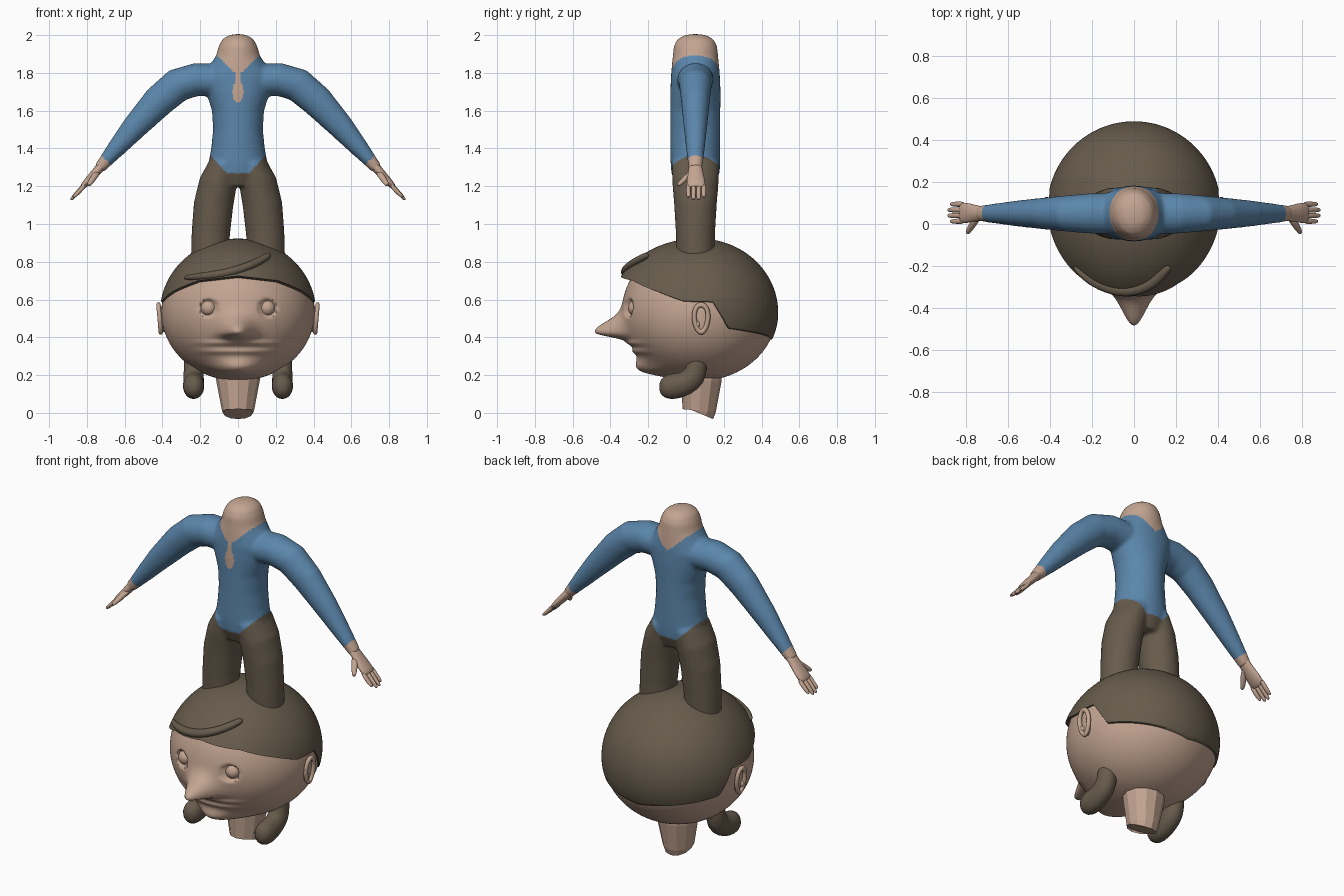
import bpy, bmesh
from math import sin, cos, pi, exp, acos, sqrt
from mathutils import Vector

if "Cube" in bpy.data.objects:
    bpy.data.objects.remove(bpy.data.objects["Cube"], do_unlink=True)


def material(name, rgb):
    m = bpy.data.materials.new(name)
    m.use_nodes = True
    m.diffuse_color = (*rgb, 1)
    m.node_tree.nodes["Principled BSDF"].inputs["Base Color"].default_value = (*rgb, 1)
    return m


SKIN = material("skin", (0.55, 0.375, 0.285))
BROWN = material("dark brown", (0.135, 0.105, 0.072))
BLUE = material("shirt blue", (0.105, 0.24, 0.41))
X, Y, Z = Vector((1, 0, 0)), Vector((0, 1, 0)), Vector((0, 0, 1))


def skin_rings(bm, rings):
    """Bridge rings of points and close both ends."""
    rows = [[bm.verts.new(p) for p in r] for r in rings]
    n = len(rows[0])
    for a, b in zip(rows, rows[1:]):
        for i in range(n):
            j = (i + 1) % n
            bm.faces.new((a[i], a[j], b[j], b[i]))
    bm.faces.new(rows[0])
    bm.faces.new(rows[-1])


def loft(bm, path, axis=Y, sides=16):
    """Tube through (x, y, z, radius across, radius along axis)."""
    pts = [Vector(p[:3]) for p in path]
    rings = []
    for i, p in enumerate(path):
        t = (pts[min(i + 1, len(pts) - 1)] - pts[max(i - 1, 0)]).normalized()
        u = axis.cross(t).normalized()
        v = t.cross(u)
        rings.append([pts[i] + u * p[3] * cos(2 * pi * k / sides)
                      + v * p[4] * sin(2 * pi * k / sides) for k in range(sides)])
    skin_rings(bm, rings)


def finish(bm, name, mats, subsurf=0, mirror=False, smooth=True):
    bmesh.ops.recalc_face_normals(bm, faces=bm.faces)
    me = bpy.data.meshes.new(name)
    bm.to_mesh(me)
    bm.free()
    ob = bpy.data.objects.new(name, me)
    bpy.context.collection.objects.link(ob)
    for m in mats:
        me.materials.append(m)
    if mirror:
        ob.modifiers.new("mirror", 'MIRROR').use_mirror_merge = False
    if subsurf:
        s = ob.modifiers.new("subsurf", 'SUBSURF')
        s.levels = s.render_levels = subsurf
    if smooth:
        shade(ob)
    return ob


def shade(ob):
    bpy.ops.object.select_all(action='DESELECT')
    ob.select_set(True)
    bpy.context.view_layer.objects.active = ob
    bpy.ops.object.shade_smooth_by_angle(angle=0.9)


# Clothed body: torso, arms and legs fused into one smooth surface
bm = bmesh.new()
torso = [(1.2, .11, .1), (1.27, .155, .128), (1.33, .155, .132), (1.4, .142, .132),
         (1.5, .132, .132), (1.6, .138, .132), (1.7, .17, .133), (1.78, .19, .13),
         (1.84, .15, .125), (1.89, .117, .12), (1.94, .103, .115), (1.975, .085, .098),
         (1.997, .055, .065), (2.005, .02, .025)]
loft(bm, [(0, .05, z, rx, ry) for z, rx, ry in torso], sides=32)
arm = [(.08, 1.76, .085, .1), (.22, 1.765, .088, .095), (.32, 1.735, .09, .086),
       (.42, 1.65, .085, .076), (.55, 1.51, .067, .062), (.64, 1.405, .05, .05),
       (.7, 1.335, .037, .042), (.735, 1.293, .03, .036)]
leg = [(.07, 1.32, .08, .125), (.105, 1.22, .1, .123), (.13, 1.1, .105, .113),
       (.144, .95, .102, .104), (.15, .78, .1, .1)]
for s in (1, -1):
    for limb in (arm, leg):
        loft(bm, [(s * x, .05, z, a, b) for x, z, a, b in limb], sides=24)
body = finish(bm, "body", (), smooth=False)
mod = body.modifiers.new("fuse", 'REMESH')
mod.mode = 'VOXEL'
mod.voxel_size = 0.008
mod = body.modifiers.new("blend", 'SMOOTH')
mod.factor, mod.iterations = 0.5, 14
deps = bpy.context.evaluated_depsgraph_get()
fused = bpy.data.meshes.new_from_object(body.evaluated_get(deps))
body.modifiers.clear()
body.data = fused
fused.materials.clear()
for m in (BLUE, BROWN, SKIN):
    fused.materials.append(m)
for f in fused.polygons:
    x, y, z = abs(f.center.x), f.center.y, f.center.z
    trousers = x < .3 and z < 1.27 + 1.1 * max(0, x - .06)
    collar = x < .2 and z > 1.785 + .95 * x
    slit = y < .05 and (x < .014 and z > 1.7 or (x / .03) ** 2 + ((z - 1.7) / .055) ** 2 < 1)
    if trousers:
        f.material_index = 1
    elif collar or slit or x - z > -.64:
        f.material_index = 2
shade(body)

# Hands: flat palm, four fingers, thumb
bm = bmesh.new()
loft(bm, [(.7, .05, 1.335, .03, .036), (.74, .05, 1.287, .024, .036),
          (.78, .052, 1.243, .022, .048), (.815, .053, 1.205, .018, .05),
          (.828, .053, 1.191, .012, .045)])
for i in range(4):
    y = .013 + .027 * i
    tip = .012 if i in (0, 3) else 0
    loft(bm, [(.805, y, 1.215, .012, .014), (.845 - tip / 2, y, 1.172, .013, .014),
              (.875 - tip, y, 1.139 + tip, .011, .012), (.886 - tip, y, 1.127 + tip, .006, .007)], sides=8)
loft(bm, [(.74, .04, 1.28, .017, .02), (.765, .0, 1.245, .016, .018),
          (.785, -.03, 1.215, .014, .015), (.793, -.047, 1.203, .007, .008)], axis=X, sides=10)
finish(bm, "hands", [SKIN], subsurf=1, mirror=True)

# Shoes below the head
bm = bmesh.new()
foot = [(.06, .34, .05, .05), (.06, .25, .055, .052), (.045, .19, .066, .055),
        (0, .157, .066, .056), (-.05, .142, .07, .058), (-.1, .137, .068, .057),
        (-.132, .137, .045, .036), (-.142, .137, .015, .012)]
loft(bm, [(.235, y, z, a, b) for y, z, a, b in foot], axis=X)
finish(bm, "shoes", [BROWN], subsurf=1, mirror=True)

# Faceted neck stump
bm = bmesh.new()
loft(bm, [(0, .065, 0, .08, .085), (0, .07, .012, .085, .088), (0, .08, .17, .115, .108),
          (0, .08, .28, .125, .115)], sides=12)
finish(bm, "neck", [SKIN], smooth=False)


def skull(a, c, scale=1):
    """Point at azimuth a (0 is front) and polar cosine c."""
    r = sqrt(max(0, 1 - c * c))
    return Vector((.405 * scale * r * sin(a), .07 - .41 * scale * r * cos(a),
                   .53 + (.385 if c > 0 else .36) * scale * c))


# Head with nose, chin, eye sockets and mouth folds pushed out of the surface
bm = bmesh.new()
rings = []
for i in range(1, 120):
    ring = []
    for k in range(168):
        p = skull(2 * pi * k / 168, cos(pi * i / 120))
        x, z = p.x, p.z
        front = min(1, max(0, (.07 - p.y) / .2))
        drop = .075 if z > .425 else .03
        push = .16 * exp(-(x / .075) ** 2 - ((z - .425) / drop) ** 2)
        push += .1 * exp(-(x / .14) ** 2 - ((z - .22) / .06) ** 2)
        push += .012 * exp(-(x / .2) ** 4) * (exp(-((z - .37) / .012) ** 2) + exp(-((z - .325) / .014) ** 2))
        hole = sqrt((abs(x) - .155) ** 2 + (z - .555) ** 2)
        push -= .025 * min(1, max(0, (.05 - hole) / .01))
        p.y -= push * front
        ring.append(p)
    rings.append(ring)
skin_rings(bm, rings)
finish(bm, "head", [SKIN])

# Eyeballs
bm = bmesh.new()
bmesh.ops.create_uvsphere(bm, u_segments=24, v_segments=16, radius=.042)
bmesh.ops.translate(bm, verts=bm.verts, vec=(.155, -.265, .555))
finish(bm, "eyes", [SKIN], mirror=True)

# Hair cap that follows the hairline, with a thick rim
HAIRLINE = [(0, .725), (35, .7), (60, .645), (80, .592), (100, .588), (106, .52), (112, .45), (180, .39)]


def hairline(a):
    d = abs((a * 180 / pi + 180) % 360 - 180)
    for (a0, z0), (a1, z1) in zip(HAIRLINE, HAIRLINE[1:]):
        if d <= a1:
            return z0 + (z1 - z0) * (d - a0) / (a1 - a0)
    return HAIRLINE[-1][1]


def hair_point(a, f, scale=1.02):
    h = (hairline(a) - .53) / scale
    end = acos(h / (.385 if h > 0 else .36))
    p = skull(a, cos(end * f), scale)
    p.y -= .055 * max(0, cos(a)) * sin(end * f) ** .7
    return p


bm = bmesh.new()
angles = [2 * pi * k / 144 for k in range(144)]
rings = [[hair_point(a, i / 48) for a in angles] for i in range(1, 49)]
rings.append([hair_point(a, 1.005, 1.0) for a in angles])
rings.append([skull(a, (hairline(a) - .53) / .385, .92) for a in angles])
skin_rings(bm, rings)
finish(bm, "hair", [BROWN])

# Swept fringe strand
bm = bmesh.new()
loft(bm, [(-.29, -.2, .715, .01, .01), (-.22, -.265, .72, .024, .02), (-.1, -.315, .73, .03, .025),
          (0, -.32, .755, .03, .025), (.09, -.285, .79, .026, .022),
          (.15, -.225, .825, .022, .02), (.17, -.2, .84, .014, .014)], axis=Z, sides=12)
finish(bm, "fringe", [BROWN], subsurf=2)

# Ears: oval rim around a shallow bowl
bm = bmesh.new()
rim = []
for k in range(33):
    a = 2 * pi * k / 32
    wide = .036 + .006 * sin(a)
    rim.append([Vector((.415 + .012 * sin(b) + .006 * sin(a),
                        .08 + (wide + .013 * cos(b)) * cos(a),
                        .5 + (.072 + .014 * cos(b)) * sin(a)))
                for b in [2 * pi * j / 10 for j in range(10)]])
skin_rings(bm, rim)
loft(bm, [(.37, .08, .5, .075, .035), (.405, .08, .5, .07, .036), (.41, .08, .5, .03, .015)])
loft(bm, [(.395, .06, .47, .02, .015), (.418, .06, .47, .016, .012), (.422, .06, .47, .008, .006)], sides=10)
finish(bm, "ears", [SKIN], mirror=True)
